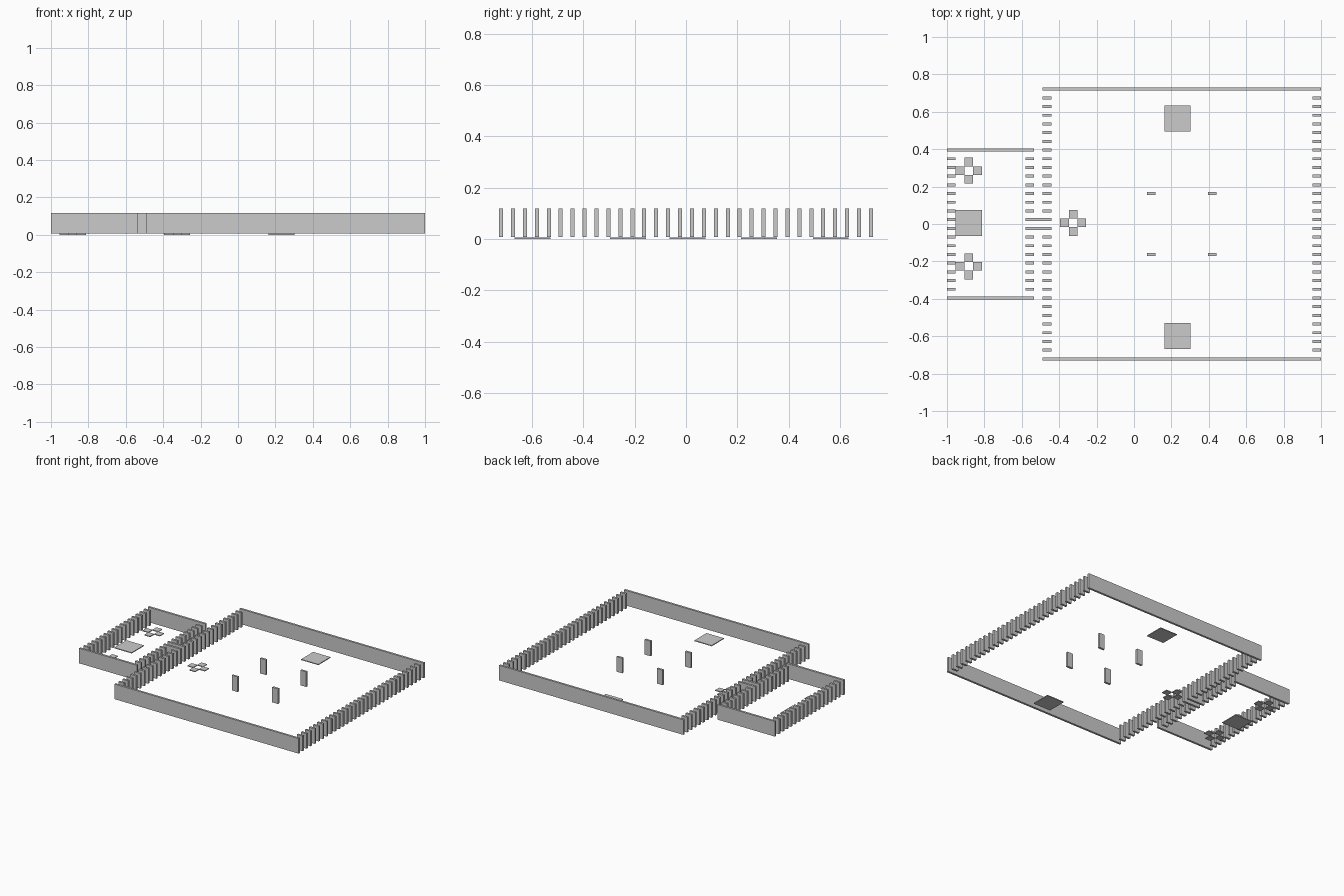
import bpy, bmesh
from mathutils import Matrix, Vector

if "Cube" in bpy.data.objects:
    bpy.data.objects.remove(bpy.data.objects["Cube"])

P = 2 / 43            # plan grid cell
T = P / 3             # wall and post thickness
Z0, Z1 = 0.008, 0.118 # wall bottom and top
PLATE = 0.006         # floor marker thickness
OFF = 0.006           # markers sit slightly off the wall grid


def cell_x(i):
    return -1 + i * P


def build(name, boxes):
    """One object made of boxes given as (x0, x1, y0, y1, z0, z1)."""
    bm = bmesh.new()
    for x0, x1, y0, y1, z0, z1 in boxes:
        centre = Vector((x0 + x1, y0 + y1, z0 + z1)) / 2
        size = Matrix.Diagonal((x1 - x0, y1 - y0, z1 - z0, 1))
        bmesh.ops.create_cube(bm, size=1, matrix=Matrix.Translation(centre) @ size)
    mesh = bpy.data.meshes.new(name)
    bm.to_mesh(mesh)
    bm.free()
    bpy.context.collection.objects.link(bpy.data.objects.new(name, mesh))


def wall(c0, c1, row):
    """Upright slab across cells c0 to c1 at a row of the y grid."""
    y = row * P
    return (cell_x(c0), cell_x(c1), y - T / 2, y + T / 2, Z0, Z1)


def marker(c0, c1, r0, r1):
    """Thin floor marker, rows measured from the marker offset."""
    return (cell_x(c0), cell_x(c1), r0 * P + OFF, r1 * P + OFF, 0, PLATE)


# Rooms: solid long walls, rows of separate posts on the short sides
def room(name, c0, c1, half, skip):
    build(name + "_side_walls", [wall(c0, c1, s * half) for s in (-1, 1)])
    rows = [-half + k for k in range(1, int(2 * half))]
    for side, c in (("left", c0), ("right", c1 - 1)):
        build(f"{name}_{side}_posts",
              [wall(c, c + 1, r) for r in rows
               if not (side == skip and abs(r) < 1)])


room("large_room", 11, 43, 15.5, "left")
room("small_room", 0, 10, 8.5, "right")

# Passage joining the two rooms
build("passage_walls", [wall(9, 12, s * 0.5) for s in (-1, 1)])

# Four free-standing pillars in the large room
build("pillars", [wall(c, c + 1, s * 3.5) for c in (23, 30) for s in (-1, 1)])

# Square floor plates
for name, c, r in (("back_plate", 25, 12), ("front_plate", 25, -13),
                   ("small_room_plate", 1, 0)):
    build(name, [marker(c, c + 3, r - 1.5, r + 1.5)])

# Cross-shaped floor markers with an open centre
for name, c, r in (("back_cross", 1, 6), ("front_cross", 1, -5),
                   ("entry_cross", 13, 0)):
    build(name, [marker(c + 1 + dx, c + 2 + dx, r + dy - 0.5, r + dy + 0.5)
                 for dx, dy in ((1, 0), (-1, 0), (0, 1), (0, -1))])
